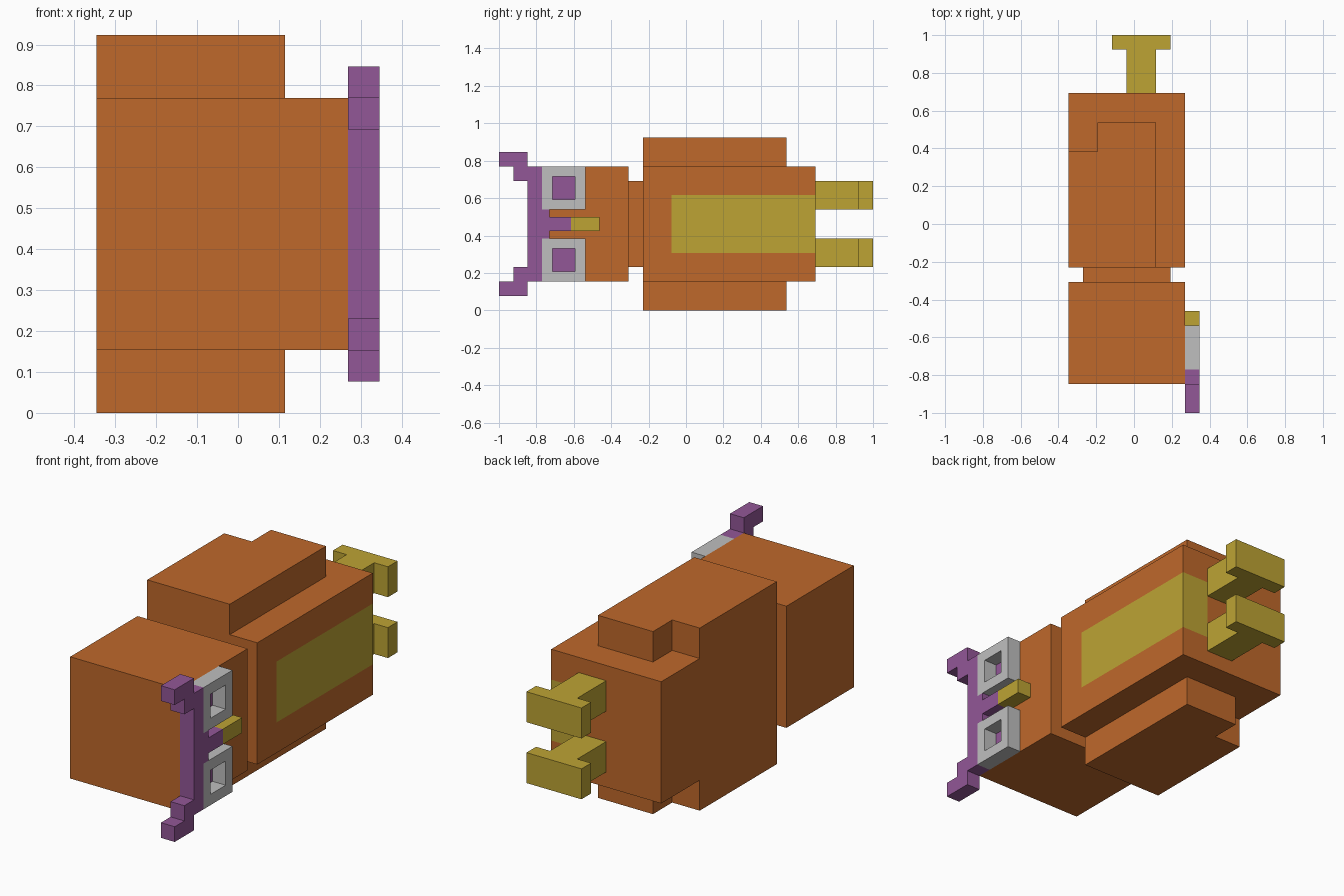
import bpy
import bmesh
from mathutils import Vector

U = 1 / 13   # size of one block
MID = 6      # height of the mirror plane, in blocks

if "Cube" in bpy.data.objects:
    bpy.data.objects.remove(bpy.data.objects["Cube"], do_unlink=True)


def material(name, r, g, b):
    m = bpy.data.materials.new(name)
    m.use_nodes = True
    m.diffuse_color = (r, g, b, 1)
    m.node_tree.nodes["Principled BSDF"].inputs["Base Color"].default_value = (r, g, b, 1)
    return m


orange = material("orange", 0.52, 0.14, 0.024)
yellow = material("yellow", 0.51, 0.37, 0.034)
purple = material("purple", 0.29, 0.095, 0.31)
grey = material("light grey", 0.52, 0.52, 0.52)


def finish(name, bm, *mats):
    """Scale from blocks to units and link the object."""
    bmesh.ops.recalc_face_normals(bm, faces=bm.faces)
    bmesh.ops.scale(bm, vec=(U, U, U), verts=bm.verts)
    me = bpy.data.meshes.new(name)
    bm.to_mesh(me)
    bm.free()
    for m in mats:
        me.materials.append(m)
    ob = bpy.data.objects.new(name, me)
    bpy.context.collection.objects.link(ob)
    return ob


def box_mesh(x, y, z):
    bm = bmesh.new()
    bmesh.ops.create_cube(bm, size=1)
    for v in bm.verts:
        v.co = [r[0] if c < 0 else r[1] for c, r in zip(v.co, (x, y, z))]
    return bm


def box(name, x, y, z, mat):
    return finish(name, box_mesh(x, y, z), mat)


def prism(name, points, depth, mat):
    """Extrude a flat outline along a vector."""
    bm = bmesh.new()
    face = bm.faces.new([bm.verts.new(p) for p in points])
    out = bmesh.ops.extrude_face_region(bm, geom=[face], use_keep_orig=True)
    verts = [g for g in out["geom"] if isinstance(g, bmesh.types.BMVert)]
    bmesh.ops.translate(bm, vec=depth, verts=verts)
    return finish(name, bm, mat)


def flip(z):
    """Mirror a height range about the middle plane."""
    return (2 * MID - z[1], 2 * MID - z[0])


# Head and neck
box("head", (-4.5, 3.5), (-11, -4), (2, 10), orange)
box("neck", (-3.5, 2.5), (-4, -3), (3, 9), orange)

# Body, with the belly patch cut into its front and tail faces
bm = box_mesh((-4.5, 3.5), (-3, 9), (2, 10))
for co, no in (((0, -1, 0), (0, 1, 0)), ((0, 0, 4), (0, 0, 1)),
               ((0, 0, 8), (0, 0, 1)), ((1.5, 0, 0), (1, 0, 0))):
    bmesh.ops.bisect_plane(bm, geom=bm.verts[:] + bm.edges[:] + bm.faces[:],
                           plane_co=co, plane_no=no)
for f in bm.faces:
    c = f.calc_center_median()
    on_side = c.x > 3.49 and c.y > -1
    on_end = c.y > 8.99 and c.x > 1.5
    f.material_index = int((on_side or on_end) and 4 < c.z < 8)
finish("body", bm, orange, yellow)

# Parts that come in mirrored pairs
for side in ("left", "right"):
    def span(a, b):
        return (a, b) if side == "left" else flip((a, b))

    # Wing with a notched rear corner
    outline = [(-4.5, -3), (1.5, -3), (1.5, 7), (-2.5, 7), (-2.5, 5), (-4.5, 5)]
    z0, z1 = span(10, 12)
    prism(side + "_wing", [(x, y, z0) for x, y in outline], (0, 0, z1 - z0), orange)

    # Foot: leg and toe bar as one T shape
    outline = [(-0.5, 9), (1.5, 9), (1.5, 12), (2.5, 12),
               (2.5, 13), (-1.5, 13), (-1.5, 12), (-0.5, 12)]
    z0, z1 = span(7, 9)
    prism(side + "_foot", [(x, y, z0) for x, y in outline], (0, 0, z1 - z0), yellow)

    # Eye with a sunken pupil
    bm = box_mesh((3.5, 4.5), (-10, -7), span(7, 10))
    bm.normal_update()
    front = max(bm.faces, key=lambda f: f.calc_center_median().x)
    bmesh.ops.inset_region(bm, faces=[front], thickness=1)
    out = bmesh.ops.extrude_face_region(bm, geom=[front])
    bmesh.ops.delete(bm, geom=[f for f in [front] if f.is_valid], context="FACES")
    verts = [g for g in out["geom"] if isinstance(g, bmesh.types.BMVert)]
    bmesh.ops.translate(bm, vec=Vector((-0.95, 0, 0)), verts=verts)
    for g in out["geom"]:
        if isinstance(g, bmesh.types.BMFace):
            g.material_index = 1
    finish(side + "_eye", bm, grey, purple)

# Brow with ear tufts and the beak root, one symmetric outline
half = [(-11, 9), (-12, 9), (-12, 10), (-13, 10), (-13, 11), (-11, 11), (-11, 10),
        (-10, 10), (-10, 7), (-9.5, 7), (-9.5, 6.5), (-8, 6.5)]
outline = half + [(y, 2 * MID - z) for y, z in reversed(half)]
prism("brow", [(3.5, y, z) for y, z in outline], (1, 0, 0), purple)
box("beak", (3.5, 4.5), (-8, -6), (5.5, 6.5), yellow)
